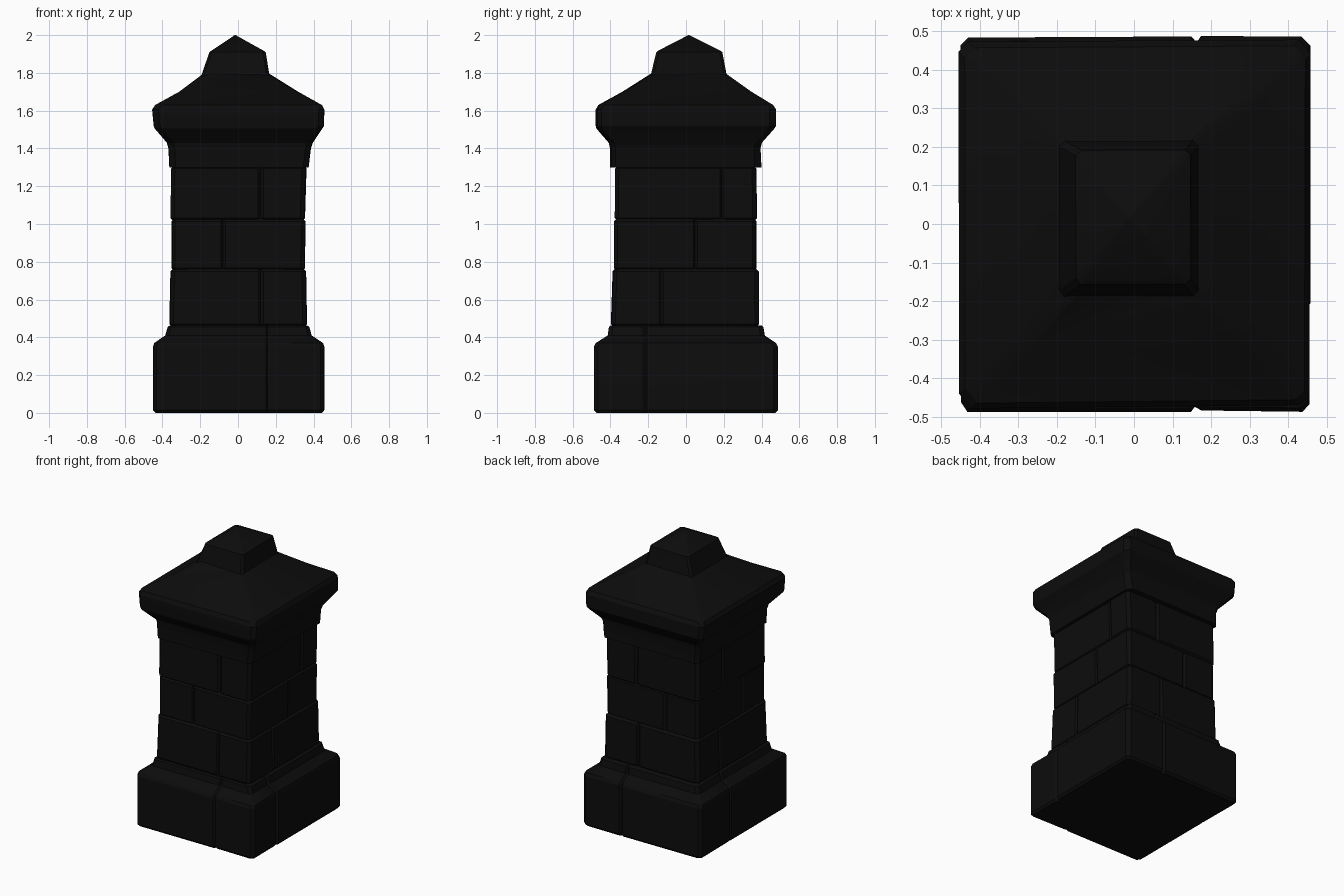
import bpy, bmesh, math, random

if "Cube" in bpy.data.objects:
    bpy.data.objects.remove(bpy.data.objects["Cube"])

random.seed(4)

stone = bpy.data.materials.new("black stone")
stone.diffuse_color = (0.0037, 0.0037, 0.0037, 1)
stone.use_nodes = True
stone.node_tree.nodes["Principled BSDF"].inputs["Base Color"].default_value = stone.diffuse_color


def outline(x0, x1, y0, y1, corner, joints, gap):
    """Rectangle with clipped corners and a V notch at each masonry joint."""
    c = min(corner, 0.3 * (x1 - x0))
    sides = [
        ("front", (x0, y0), (1, 0), (0, 1), x1 - x0),
        ("right", (x1, y0), (0, 1), (-1, 0), y1 - y0),
        ("back", (x1, y1), (-1, 0), (0, -1), x1 - x0),
        ("left", (x0, y1), (0, -1), (1, 0), y1 - y0),
    ]
    pts = []
    for name, o, d, inward, length in sides:
        stops = [(c, 0)]
        along = []
        for j in joints.get(name, []):
            t = (j - o[0]) * d[0] + (j - o[1]) * d[1]
            along.append(t)
        for t in sorted(along):
            stops += [(t - gap, 0), (t, gap), (t + gap, 0)]
        stops.append((length - c, 0))
        for t, n in stops:
            pts.append((o[0] + d[0] * t + inward[0] * n,
                        o[1] + d[1] * t + inward[1] * n))
    return pts


def loft(name, rings, joints={}, corner=0.02, gap=0.012, jitter=0.003):
    """Skin a stack of outlines given as (z, x0, x1, y0, y1)."""
    bm = bmesh.new()
    loops = []
    n = len(outline(*rings[0][1:], corner, joints, gap))
    shift = [(random.uniform(-jitter, jitter), random.uniform(-jitter, jitter))
             for _ in range(n)]
    for z, *rect in rings:
        k = 1 if rect[1] - rect[0] > 0.05 else 0
        pts = outline(*rect, corner, joints, gap)
        loops.append([bm.verts.new((x + s[0] * k, y + s[1] * k, z))
                      for (x, y), s in zip(pts, shift)])
    for a, b in zip(loops, loops[1:]):
        for i in range(n):
            j = (i + 1) % n
            bm.faces.new((a[i], a[j], b[j], b[i]))
    bm.faces.new(loops[0][::-1])
    bm.faces.new(loops[-1])
    bmesh.ops.remove_doubles(bm, verts=bm.verts, dist=0.0005)
    bmesh.ops.recalc_face_normals(bm, faces=bm.faces)
    me = bpy.data.meshes.new(name)
    bm.to_mesh(me)
    bm.free()
    me.materials.append(stone)
    ob = bpy.data.objects.new(name, me)
    bpy.context.collection.objects.link(ob)
    bpy.ops.object.select_all(action='DESELECT')
    ob.select_set(True)
    bpy.context.view_layer.objects.active = ob
    bpy.ops.object.shade_smooth_by_angle(angle=math.radians(25))
    return ob


def course(name, z0, z1, low, high, joints):
    """One course of blocks with softened top and bottom edges."""
    e = 0.016

    def inset(r):
        return (r[0] + e, r[1] - e, r[2] + e, r[3] - e)
    loft(name, [(z0, *inset(low)), (z0 + e, *low),
                (z1 - e, *high), (z1, *inset(high))], joints, 0.02)


# Plinth with sloped shoulder and upper lip
loft("plinth", [
    (0.0, -0.437, 0.443, -0.472, 0.472),
    (0.015, -0.45, 0.455, -0.485, 0.485),
    (0.35, -0.45, 0.455, -0.485, 0.485),
    (0.37, -0.443, 0.448, -0.475, 0.475),
    (0.41, -0.385, 0.388, -0.412, 0.415),
    (0.455, -0.372, 0.376, -0.406, 0.408),
    (0.462, -0.362, 0.366, -0.396, 0.398),
], {"front": [0.16], "back": [0.16], "right": [-0.22], "left": [0.15]}, 0.02)

# Shaft courses with staggered joints
course("lower_course", 0.455, 0.765,
       (-0.362, 0.365, -0.395, 0.386), (-0.356, 0.36, -0.386, 0.384),
       {"front": [0.12], "right": [-0.13], "back": [0.1], "left": [0.14]})
course("middle_course", 0.75, 1.03,
       (-0.35, 0.352, -0.38, 0.374), (-0.35, 0.357, -0.38, 0.374),
       {"front": [-0.08], "right": [0.05], "back": [-0.1], "left": [-0.12]})
course("upper_course", 1.015, 1.31,
       (-0.356, 0.352, -0.376, 0.374), (-0.353, 0.36, -0.374, 0.37),
       {"front": [0.12], "right": [0.19], "back": [0.12], "left": [0.1]})

# Collar and flared hipped cap
loft("cap", [
    (1.30, -0.365, 0.37, -0.398, 0.398),
    (1.40, -0.37, 0.382, -0.398, 0.393),
    (1.43, -0.378, 0.392, -0.405, 0.4),
    (1.505, -0.442, 0.442, -0.47, 0.466),
    (1.52, -0.448, 0.452, -0.474, 0.476),
    (1.605, -0.456, 0.453, -0.474, 0.476),
    (1.63, -0.44, 0.44, -0.46, 0.46),
    (1.70, -0.313, 0.315, -0.333, 0.345),
    (1.80, -0.18, 0.155, -0.175, 0.205),
], {}, 0.03, jitter=0.005)

# Finial block with pyramid top
loft("finial", [
    (1.78, -0.197, 0.168, -0.187, 0.218),
    (1.80, -0.19, 0.163, -0.182, 0.213),
    (1.91, -0.152, 0.145, -0.155, 0.192),
    (1.918, -0.14, 0.133, -0.145, 0.18),
    (2.0, -0.0175, -0.0125, 0.0125, 0.0175),
], {}, 0.015, jitter=0.002)
